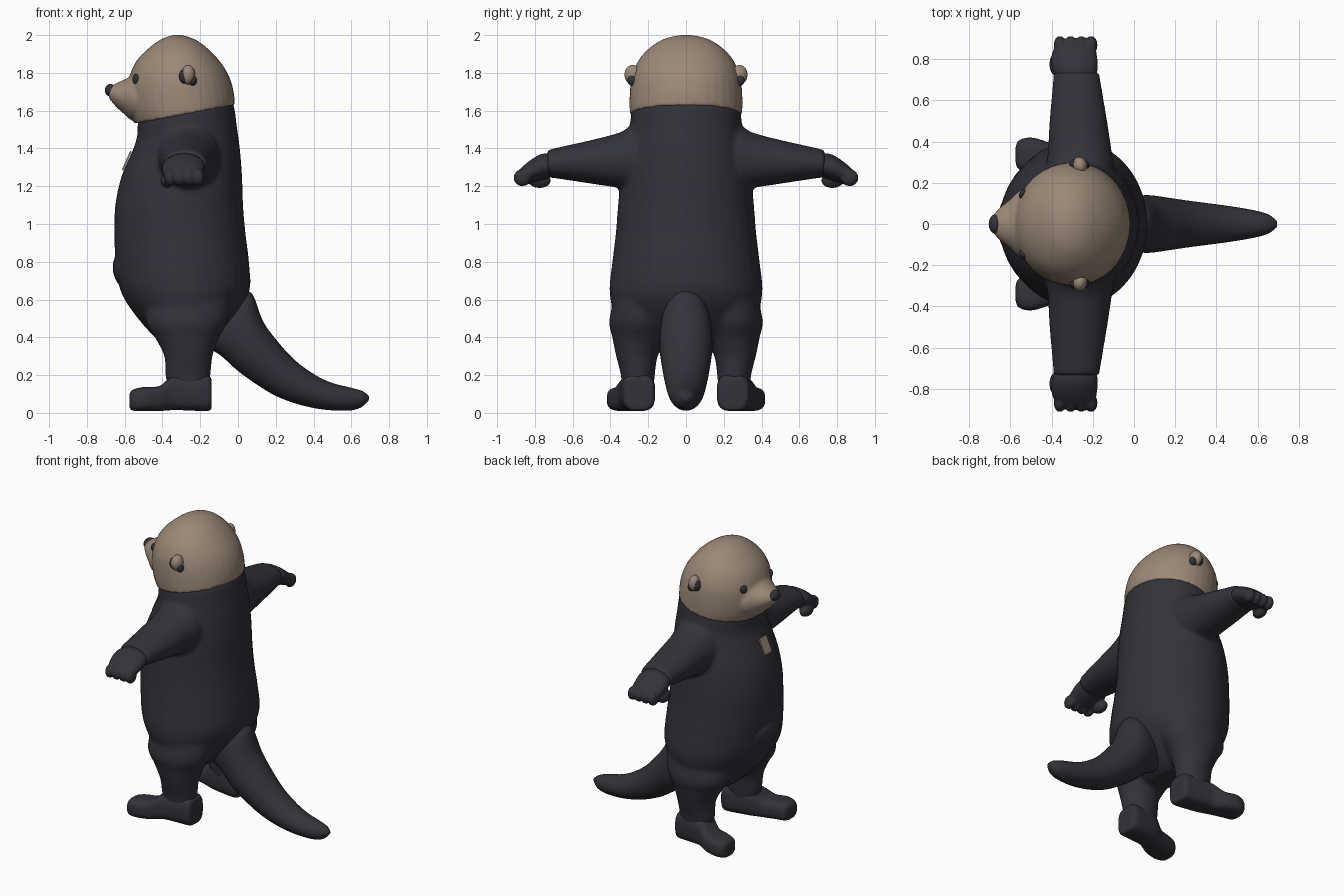
import bpy, bmesh, math
from mathutils import Matrix, Vector

if "Cube" in bpy.data.objects:
    bpy.data.objects.remove(bpy.data.objects["Cube"], do_unlink=True)


def material(name, rgb):
    m = bpy.data.materials.new(name)
    m.use_nodes = True
    m.diffuse_color = (*rgb, 1)
    bsdf = m.node_tree.nodes["Principled BSDF"]
    bsdf.inputs["Base Color"].default_value = (*rgb, 1)
    bsdf.inputs["Roughness"].default_value = 0.8
    return m


DARK = material("charcoal suit", (0.032, 0.032, 0.042))
TAN = material("tan fur", (0.33, 0.25, 0.185))
X, Y = Vector((1, 0, 0)), Vector((0, 1, 0))


def spline(rows, steps=4):
    """Smoothly interpolate rows of numbers (Catmull-Rom)."""
    out = []
    for i in range(len(rows) - 1):
        p0, p1 = rows[max(i - 1, 0)], rows[i]
        p2, p3 = rows[i + 1], rows[min(i + 2, len(rows) - 1)]
        for k in range(steps):
            t = k / steps
            out.append([b + t / 2 * (c - a + t * (2*a - 5*b + 4*c - d + t * (3*(b - c) + d - a)))
                        for a, b, c, d in zip(p0, p1, p2, p3)])
    return out + [rows[-1]]


def loft(bm, rows, ring, side, power=1.0, n=36):
    """Skin oval rings; ring(row) gives two opposite points and a half width."""
    loops = []
    for row in spline(rows):
        a, b, w = ring(*row)
        a, b = Vector(a), Vector(b)
        loop = []
        for k in range(n):
            c, s = (math.copysign(abs(f) ** power, f) for f in
                    (math.cos(math.tau * k / n), math.sin(math.tau * k / n)))
            loop.append(bm.verts.new((a + b) / 2 + (a - b) / 2 * c + side * (w * s)))
        loops.append(loop)
    for lo, hi in zip(loops, loops[1:]):
        for k in range(n):
            bm.faces.new((lo[k], lo[(k + 1) % n], hi[(k + 1) % n], hi[k]))
    bm.faces.new(loops[0])
    bm.faces.new(loops[-1])


def ball(bm, centre, radii, turn=0.0):
    mat = Matrix.Translation(centre) @ Matrix.Rotation(turn, 4, 'Z') @ Matrix.Diagonal((*radii, 1))
    bmesh.ops.create_uvsphere(bm, u_segments=24, v_segments=14, radius=1, matrix=mat)


def finish(name, bm, mat, voxel=None, relax=5):
    """Make the object; a voxel size melts overlapping pieces into one skin."""
    bmesh.ops.recalc_face_normals(bm, faces=bm.faces)
    for f in bm.faces:
        f.smooth = True
    me = bpy.data.meshes.new(name)
    bm.to_mesh(me)
    bm.free()
    me.materials.append(mat)
    ob = bpy.data.objects.new(name, me)
    bpy.context.collection.objects.link(ob)
    if voxel:
        r = ob.modifiers.new("Blend", 'REMESH')
        r.mode, r.voxel_size, r.use_smooth_shade = 'VOXEL', voxel, True
        s = ob.modifiers.new("Relax", 'SMOOTH')
        s.factor, s.iterations = 0.5, relax
    return ob


# Suit: torso, legs and sleeves in one skin
bm = bmesh.new()
torso = [(.33, -.36, .33, -.2, .14), (.38, -.42, .38, -.13, .27), (.5, -.53, .5, -.02, .37),
         (.64, -.62, .64, .06, .405), (.8, -.648, .8, .058, .39), (.95, -.655, .95, .04, .372),
         (1.1, -.65, 1.1, .027, .36), (1.25, -.618, 1.25, .022, .345), (1.38, -.562, 1.4, .01, .32),
         (1.46, -.535, 1.51, -.005, .3), (1.54, -.53, 1.63, -.023, .29), (1.6, -.5, 1.67, -.06, .26)]
loft(bm, torso, lambda zf, xf, zb, xb, w: ((xf, 0, zf), (xb, 0, zb), w), Y)
leg = [(.72, -.45, -.03, .2, .15), (.5, -.49, -.05, .24, .165), (.4, -.44, -.1, .25, .14),
       (.3, -.39, -.135, .26, .11), (.2, -.385, -.145, .255, .09), (.08, -.36, -.16, .255, .08)]
arm = [(.1, -.27, .16, 1.52, 1.18), (.27, -.262, .165, 1.525, 1.175), (.35, -.263, .155, 1.485, 1.19),
       (.5, -.27, .14, 1.445, 1.213), (.7, -.278, .115, 1.4, 1.243), (.735, -.28, .113, 1.39, 1.243)]
for s in (1, -1):
    loft(bm, leg, lambda z, xf, xb, y, w: ((xf, s*y, z), (xb, s*y, z), w), Y)
    loft(bm, arm, lambda y, x, w, t, b: ((x, s*y, t), (x, s*y, b), w), X)
finish("suit_body", bm, DARK, .013, 8)

# Belly pouch
bm = bmesh.new()
ball(bm, (-.55, 0, .77), (.113, .18, .13))
finish("belly_pouch", bm, DARK)

# Tail, sweeping back and down
bm = bmesh.new()
tail = [(.0, .66, -.2, .36, .1), (.075, .63, -.1, .31, .13), (.13, .49, .0, .222, .14),
        (.2, .39, .1, .15, .13), (.3, .28, .2, .09, .115), (.41, .2, .32, .045, .1),
        (.5, .158, .45, .018, .085), (.6, .133, .58, .012, .065), (.66, .115, .65, .028, .045),
        (.693, .09, .692, .065, .015)]
loft(bm, tail, lambda xt, zt, xb, zb, w: ((xt, 0, zt), (xb, 0, zb), w), Y)
finish("tail", bm, DARK)

# Paws and boots on both sides
paw = [(.68, -.28, .09, 1.37, 1.26), (.76, -.287, .112, 1.372, 1.235), (.82, -.29, .11, 1.34, 1.22),
       (.87, -.285, .095, 1.3, 1.215), (.89, -.285, .07, 1.275, 1.225)]
boot = [(-.575, .335, .035, .1, .03), (-.56, .335, .07, .122, .012), (-.5, .332, .088, .137, .01),
        (-.42, .31, .088, .14, .01), (-.38, .29, .088, .17, .012), (-.33, .268, .09, .198, .015),
        (-.2, .252, .089, .205, .01), (-.155, .25, .083, .2, .01), (-.14, .25, .07, .18, .02)]
for s, label in ((1, "rear"), (-1, "front")):
    bm = bmesh.new()
    loft(bm, paw, lambda y, x, w, t, b: ((x, s*y, t), (x, s*y, b), w), X)
    for x in (-.36, -.308, -.256, -.207):
        ball(bm, (x, s * .867, 1.245), (.03, .046, .046))
    ball(bm, (-.375, s * .775, 1.23), (.036, .06, .04))
    finish(label + "_paw", bm, DARK, .009, 3)
    bm = bmesh.new()
    loft(bm, boot, lambda x, y, w, t, b: ((x, s*y, t), (x, s*y, b), w), Y, power=.65)
    finish(label + "_boot", bm, DARK, .009, 4)

# Head and muzzle in one skin
bm = bmesh.new()
head = [(1.53, -.548, 1.63, -.018, .297), (1.6, -.575, 1.68, -.02, .299), (1.7, -.585, 1.74, -.032, .296),
        (1.78, -.575, 1.8, -.056, .285), (1.86, -.54, 1.86, -.095, .255), (1.92, -.485, 1.92, -.15, .207),
        (1.97, -.42, 1.97, -.215, .137), (1.993, -.37, 1.993, -.27, .07), (2.002, -.325, 2.002, -.315, .01)]
loft(bm, head, lambda zf, xf, zb, xb, w: ((xf, 0, zf), (xb, 0, zb), w), Y)
muzzle = [(-.45, 1.79, 1.57, .2), (-.55, 1.785, 1.545, .165), (-.6, 1.765, 1.58, .12),
          (-.645, 1.745, 1.62, .085), (-.683, 1.725, 1.665, .045)]
loft(bm, muzzle, lambda x, t, b, w: ((x, 0, t), (x, 0, b), w), Y)
finish("head", bm, TAN, .01, 4)

# Nose
bm = bmesh.new()
ball(bm, (-.675, 0, 1.708), (.03, .046, .033))
finish("nose", bm, DARK)

# Eyes and ears
for s, label in ((1, "rear"), (-1, "front")):
    bm = bmesh.new()
    ball(bm, (-.541, s * .147, 1.768), (.014, .024, .027), s * -.55)
    finish(label + "_eye", bm, DARK)
    bm = bmesh.new()
    ball(bm, (-.263, s * .283, 1.79), (.036, .043, .052), s * .2)
    finish(label + "_ear", bm, TAN)
    bm = bmesh.new()
    ball(bm, (-.285, s * .288, 1.782), (.027, .028, .038), s * .2)
    ball(bm, (-.24, s * .284, 1.76), (.022, .026, .028))
    finish(label + "_ear_hollow", bm, DARK)

# Chest badge, a thin plate lying on the sloping chest
bm = bmesh.new()
tilt = Matrix.Translation((-.589, -.02, 1.335)) @ Matrix.Rotation(.42, 4, 'Y')
bmesh.ops.create_cube(bm, size=1, matrix=tilt @ Matrix.Diagonal((.009, .075, .11, 1)))
badge = finish("chest_badge", bm, TAN)
for f in badge.data.polygons:
    f.use_smooth = False
